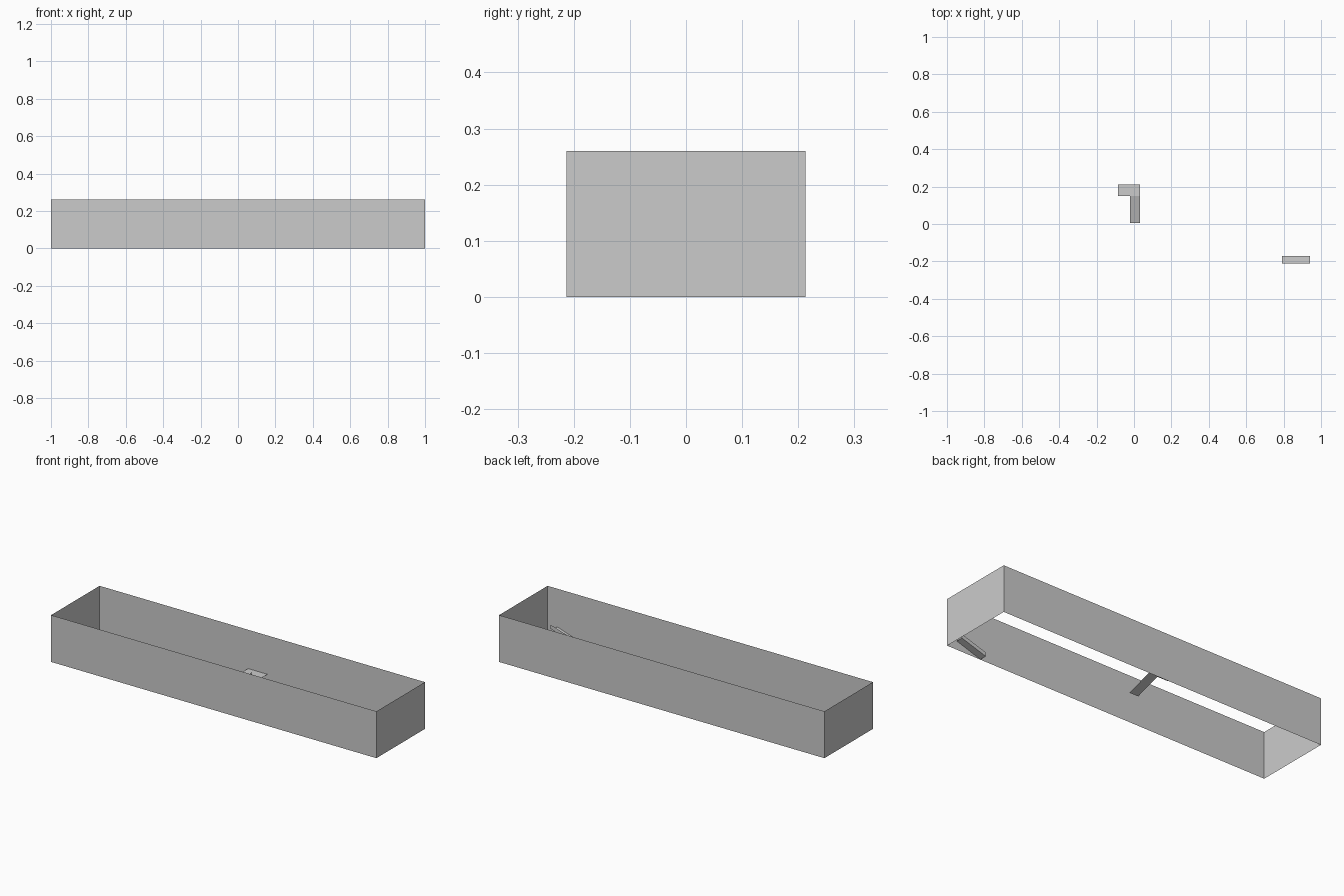
import bpy

if "Cube" in bpy.data.objects:
    bpy.data.objects.remove(bpy.data.objects["Cube"])

HX, HY, H = 1.0, 0.213, 0.26   # half length, half width, wall height
DECK = 0.045                   # height of the platform and ramp tops
RAIL = 0.022                   # rail height above each ramp


def sheet(name, verts, faces):
    """Thin single-sided surface object."""
    mesh = bpy.data.meshes.new(name)
    mesh.from_pydata(verts, [], faces)
    obj = bpy.data.objects.new(name, mesh)
    bpy.context.collection.objects.link(obj)
    return obj


def rail(name, low, high):
    """Upright strip following the sloping edge of a ramp."""
    verts = [low, high,
             (high[0], high[1], high[2] + RAIL),
             (low[0], low[1], low[2] + RAIL)]
    sheet(name, verts, [(0, 1, 2, 3)])


# Four perimeter walls, open above and below
ring = [(-HX, -HY), (HX, -HY), (HX, HY), (-HX, HY)]
sheet("perimeter_walls",
      [(x, y, z) for z in (0, H) for x, y in ring],
      [(i, (i + 1) % 4, (i + 1) % 4 + 4, i + 4) for i in range(4)])

# Middle ramp rising to the back wall
sheet("middle_ramp",
      [(-0.022, 0.005, 0), (0.033, 0.005, 0),
       (0.033, 0.15, DECK), (-0.022, 0.15, DECK)], [(0, 1, 2, 3)])
rail("middle_ramp_rail", (-0.022, 0.005, 0), (-0.022, 0.15, DECK))

# Flat platform at the head of the middle ramp
sheet("platform",
      [(-0.086, 0.15, DECK), (0.033, 0.15, DECK),
       (0.033, 0.212, DECK), (-0.086, 0.212, DECK)], [(0, 1, 2, 3)])

# Corner ramp along the front wall
sheet("corner_ramp",
      [(0.79, -0.212, 0), (0.94, -0.212, DECK + 0.003),
       (0.94, -0.172, DECK + 0.003), (0.79, -0.172, 0)], [(0, 1, 2, 3)])
rail("corner_ramp_rail", (0.79, -0.172, 0), (0.952, -0.172, DECK + 0.005))
